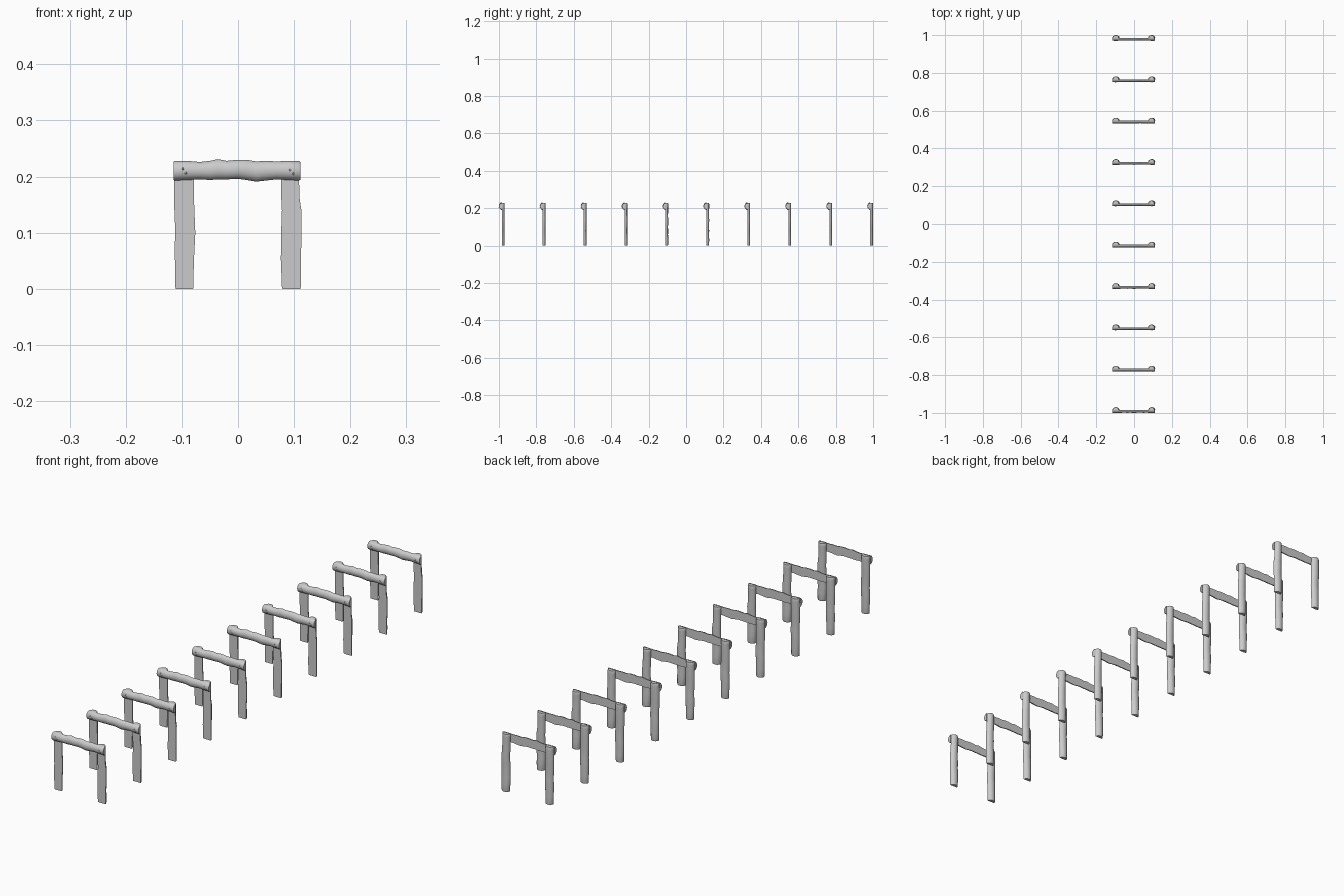
import bpy, bmesh, math
from mathutils import Vector

FRAMES = 10
FIRST_Y = -0.985                      # contact plane of rail and posts, first frame
STEP = 2 * 0.985 / (FRAMES - 1)
SIDES = 12                            # segments around the rounded side


def finish(name, bm):
    """Store a part, smooth it, and repeat it along the row."""
    bmesh.ops.recalc_face_normals(bm, faces=bm.faces[:])
    mesh = bpy.data.meshes.new(name)
    bm.to_mesh(mesh)
    bm.free()
    ob = bpy.data.objects.new(name, mesh)
    bpy.context.collection.objects.link(ob)
    ob.location.y = FIRST_Y
    bpy.context.view_layer.objects.active = ob
    ob.select_set(True)
    bpy.ops.object.shade_smooth_by_angle(angle=math.radians(40))
    ob.select_set(False)
    arr = ob.modifiers.new("row", 'ARRAY')
    arr.count = FRAMES
    arr.use_relative_offset = False
    arr.use_constant_offset = True
    arr.constant_offset_displace = (0, STEP, 0)


def half_log(name, stations, place):
    """Loft a half-round log; each station is (along, low edge, high edge, depth)."""
    bm = bmesh.new()
    rings = []
    for t, lo, hi, depth in stations:
        mid, r = (lo + hi) / 2, (hi - lo) / 2
        ring = []
        for i in range(SIDES + 1):
            a = math.pi * i / SIDES
            ring.append(bm.verts.new(place(t, mid + r * math.cos(a), depth * math.sin(a))))
        rings.append(ring)
    n = SIDES + 1
    for a, b in zip(rings, rings[1:]):
        for i in range(n):
            j = (i + 1) % n
            bm.faces.new((a[i], a[j], b[j], b[i]))
    bm.faces.new(rings[0])
    bm.faces.new(rings[-1])
    finish(name, bm)


# Posts: flat side forward, round side to the back
def upright(t, across, out):
    return Vector((across, out, t))


half_log("left_post", [
    (0.000, -.111, -.080, .0140), (0.003, -.112, -.079, .0145),
    (0.030, -.112, -.079, .0150), (0.060, -.113, -.078, .0145),
    (0.080, -.113, -.077, .0150), (0.100, -.112, -.076, .0142),
    (0.125, -.113, -.077, .0135), (0.150, -.114, -.078, .0142),
    (0.190, -.114, -.078, .0148), (0.215, -.113, -.079, .0150),
    (0.224, -.113, -.079, .0148), (0.227, -.111, -.081, .0140)], upright)

half_log("right_post", [
    (0.000, .079, .111, .0140), (0.003, .078, .112, .0146),
    (0.030, .077, .112, .0150), (0.055, .076, .112, .0144),
    (0.080, .077, .113, .0138), (0.110, .077, .113, .0146),
    (0.140, .078, .113, .0150), (0.160, .077, .110, .0142),
    (0.190, .077, .109, .0140), (0.215, .077, .109, .0148),
    (0.224, .077, .109, .0148), (0.227, .079, .107, .0140)], upright)

# Cross rail: flat side against the posts, round side to the front
half_log("cross_rail", [
    (-.115, .194, .226, .0140), (-.113, .193, .228, .0148),
    (-.090, .194, .228, .0150), (-.068, .195, .226, .0144),
    (-.050, .194, .228, .0138), (-.036, .195, .231, .0145),
    (-.020, .195, .228, .0140), (.000, .196, .230, .0148),
    (.015, .194, .230, .0142), (.032, .191, .227, .0138),
    (.050, .193, .228, .0144), (.068, .195, .227, .0140),
    (.090, .194, .228, .0148), (.109, .193, .228, .0150),
    (.111, .194, .226, .0140)], lambda t, across, out: Vector((t, -out, across)))

# Small nail heads where the rail meets the posts
bm = bmesh.new()
for x, z in ((-.098, .214), (-.093, .206), (.093, .212), (.099, .205)):
    made = bmesh.ops.create_uvsphere(bm, u_segments=8, v_segments=6, radius=.002)
    bmesh.ops.translate(bm, verts=made["verts"], vec=(x, -.0143, z))
finish("nail_heads", bm)
